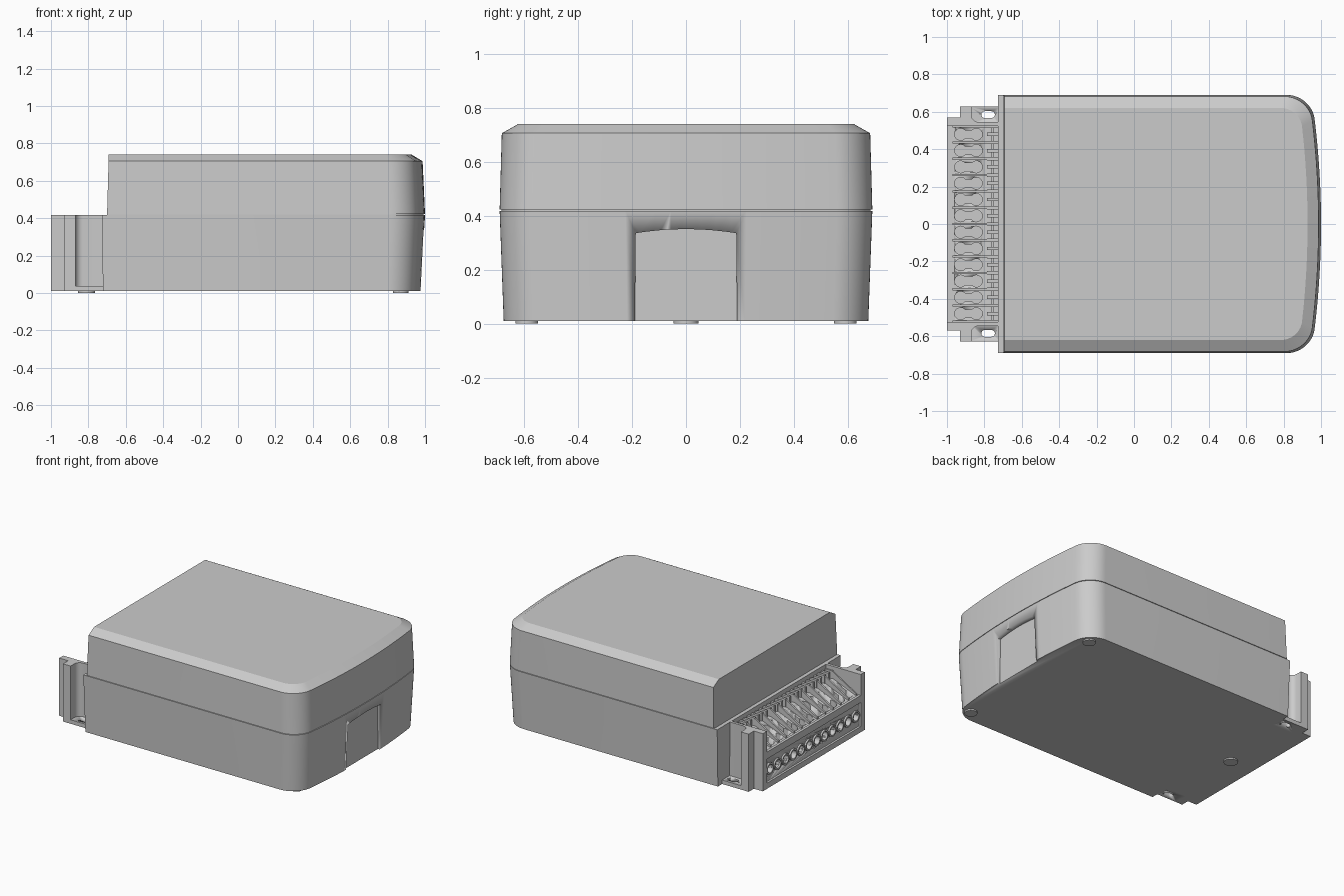
import bpy, bmesh, math

if "Cube" in bpy.data.objects:
    bpy.data.objects.remove(bpy.data.objects["Cube"])

PITCH = 0.0872
TERMINALS = [(i - 5.5) * PITCH for i in range(12)]


def finish(name, bm, angle=25):
    bmesh.ops.recalc_face_normals(bm, faces=bm.faces[:])
    me = bpy.data.meshes.new(name)
    bm.to_mesh(me)
    bm.free()
    ob = bpy.data.objects.new(name, me)
    bpy.context.collection.objects.link(ob)
    bpy.ops.object.select_all(action='DESELECT')
    ob.select_set(True)
    bpy.context.view_layer.objects.active = ob
    bpy.ops.object.shade_smooth_by_angle(angle=math.radians(angle))
    return ob


def loft(name, rings):
    """Closed solid through rings of equal point count."""
    bm = bmesh.new()
    loops = [[bm.verts.new(p) for p in ring] for ring in rings]
    n = len(loops[0])
    for a, b in zip(loops, loops[1:]):
        for i in range(n):
            j = (i + 1) % n
            bm.faces.new((a[i], a[j], b[j], b[i]))
    bm.faces.new(loops[0])
    bm.faces.new(loops[-1])
    return finish(name, bm)


def prisms(name, items):
    """One object from several (2D outline, axis, start, end) extrusions."""
    put = {'x': lambda p, t: (t, p[0], p[1]),
           'y': lambda p, t: (p[0], t, p[1]),
           'z': lambda p, t: (p[0], p[1], t)}
    bm = bmesh.new()
    for pts, axis, a, b in items:
        lo = [bm.verts.new(put[axis](p, a)) for p in pts]
        hi = [bm.verts.new(put[axis](p, b)) for p in pts]
        bm.faces.new(lo)
        bm.faces.new(hi)
        for i in range(len(pts)):
            j = (i + 1) % len(pts)
            bm.faces.new((lo[i], lo[j], hi[j], hi[i]))
    return finish(name, bm)


def rect(x0, x1, y0, y1):
    return [(x0, y0), (x1, y0), (x1, y1), (x0, y1)]


def circle(cx, cy, r, n=24):
    return [(cx + r * math.cos(2 * math.pi * i / n), cy + r * math.sin(2 * math.pi * i / n))
            for i in range(n)]


def lobes(cx, cy, c, r, half):
    """Two circular lobes joined by a neck (half=90 gives a plain slot)."""
    arc = [math.radians(half * (i / 6 - 1)) for i in range(13)]
    right = [(c + r * math.cos(a), r * math.sin(a)) for a in arc]
    return [(cx + x, cy + y) for x, y in right] + [(cx - x, cy - y) for x, y in right]


def cut(ob, cutter):
    cutter.hide_render = True
    mod = ob.modifiers.new('cut', 'BOOLEAN')
    mod.operation = 'DIFFERENCE'
    mod.solver = 'EXACT'
    mod.object = cutter
    bpy.context.view_layer.objects.active = ob
    bpy.ops.object.modifier_apply(modifier=mod.name)
    bpy.data.objects.remove(cutter)


def outline(z, hw, xr, xl, r=0.13):
    """Square at the left, rounded corners and bowed face at the right."""
    def bow(y):
        return xr - 0.052 * (y / 0.69) ** 2
    p0, p1, p2 = (bow(hw) - r, hw), (bow(hw) + 0.004, hw), (bow(hw - r), hw - r)
    half = []
    for i in range(13):
        t = i / 12
        w = ((1 - t) ** 2, math.sqrt(2) * t * (1 - t), t * t)
        half.append(tuple(sum(k * p[a] for k, p in zip(w, (p0, p1, p2))) / sum(w)
                          for a in (0, 1)))
    for i in range(1, 10):
        y = (hw - r) * (1 - i / 10)
        half.append((bow(y), y))
    pts = [(xl, hw)] + half + [(bow(0), 0)] + [(x, -y) for x, y in half[::-1]] + [(xl, -hw)]
    return [(x, y, z) for x, y in pts]


# Lower housing with the arched recess in the bowed face
base = loft('base_housing', [outline(0.01, 0.675, 0.98, -0.722),
                             outline(0.418, 0.69, 1.0, -0.727)])
arch = [(0.19, -0.05), (0.186, 0.335)]
arch += [(0.186 * -i / 8, 0.35 - 0.015 * (i / 8) ** 2) for i in range(-7, 8)]
arch += [(-0.186, 0.335), (-0.19, -0.05)]
cut(base, prisms('recess_cutter', [(arch, 'x', 0.962, 1.1)]))

# Upper cover: shallow seam groove, drafted walls, chamfered top
loft('top_cover', [outline(0.417, 0.683, 0.993, -0.70),
                   outline(0.422, 0.683, 0.993, -0.70),
                   outline(0.422, 0.69, 1.0, -0.70),
                   outline(0.705, 0.682, 0.987, -0.692),
                   outline(0.74, 0.62, 0.928, -0.692, 0.10)])

# Terminal block with wire holes in front and double sockets on the slope
block = prisms('terminal_block', [([(-0.985, 0.01), (-0.985, 0.265), (-0.96, 0.265),
                                    (-0.79, 0.335), (-0.72, 0.335), (-0.72, 0.01)],
                                   'y', -0.53, 0.53)])
cut(block, prisms('hole_cutter',
                  [(circle(y, 0.135, 0.029), 'x', -1.1, -0.88) for y in TERMINALS] +
                  [(lobes(-0.885, y, 0.042, 0.032, 140), 'z', 0.22, 0.5) for y in TERMINALS]))

# Raised collars round the wire holes
for k, y in enumerate(TERMINALS):
    bm = bmesh.new()
    prof = [(-0.96, 0.029), (-0.997, 0.029), (-0.997, 0.040), (-0.96, 0.040)]
    rings = [[bm.verts.new((x, y + r * math.cos(a * math.pi / 12),
                            0.135 + r * math.sin(a * math.pi / 12))) for x, r in prof]
             for a in range(24)]
    for a in range(24):
        for i in range(4):
            j, b = (i + 1) % 4, (a + 1) % 24
            bm.faces.new((rings[a][i], rings[a][j], rings[b][j], rings[b][i]))
    finish('wire_collar_%02d' % k, bm)

# Lips above and below the wire holes
prisms('front_lips', [(rect(-1.0, -0.98, 0.01, 0.05), 'y', -0.53, 0.53),
                      (rect(-1.0, -0.98, 0.22, 0.27), 'y', -0.53, 0.53)])

# Sloping partitions between terminals
fin = [(-0.97, 0.25), (-0.97, 0.275), (-0.785, 0.385), (-0.785, 0.25)]
prisms('partitions', [(fin, 'y', (i - 6) * PITCH - 0.006, (i - 6) * PITCH + 0.006)
                      for i in range(13)])

# Comb of test slots behind the partitions
prisms('contact_comb',
       [(rect(-0.785, -0.728, 0.32, 0.39), 'y', (i - 12) * PITCH / 2 - 0.009,
         (i - 12) * PITCH / 2 + 0.009) for i in range(25)] +
       [(rect(-0.763, -0.75, 0.32, 0.375), 'y', -0.525, 0.525)])

# End walls and screw flanges, both sides
for s, side in ((1, 'back'), (-1, 'front')):
    wall = [(-1.0, 0.525), (-1.0, 0.57), (-0.93, 0.57), (-0.93, 0.628), (-0.87, 0.628)]
    wall += [(-0.83 - 0.04 * math.cos(a * math.pi / 12), 0.585 - 0.04 * math.sin(a * math.pi / 12))
             for a in range(7)]
    wall += [(-0.72, 0.545), (-0.72, 0.525)]
    prisms('end_wall_' + side, [([(x, s * y) for x, y in wall], 'z', 0.01, 0.418)])
    flange = prisms('screw_flange_' + side,
                    [(rect(-0.88, -0.715, s * 0.53, s * 0.628), 'z', 0.01, 0.038)])
    cut(flange, prisms('slot_cutter', [(lobes(-0.78, s * 0.585, 0.018, 0.018, 90), 'z', -0.1, 0.2)]))

# Feet
prisms('feet', [(circle(0.87, 0.59, 0.042), 'z', 0, 0.02),
                (circle(0.87, -0.59, 0.042), 'z', 0, 0.02),
                (circle(-0.81, 0, 0.046), 'z', 0, 0.02)])
